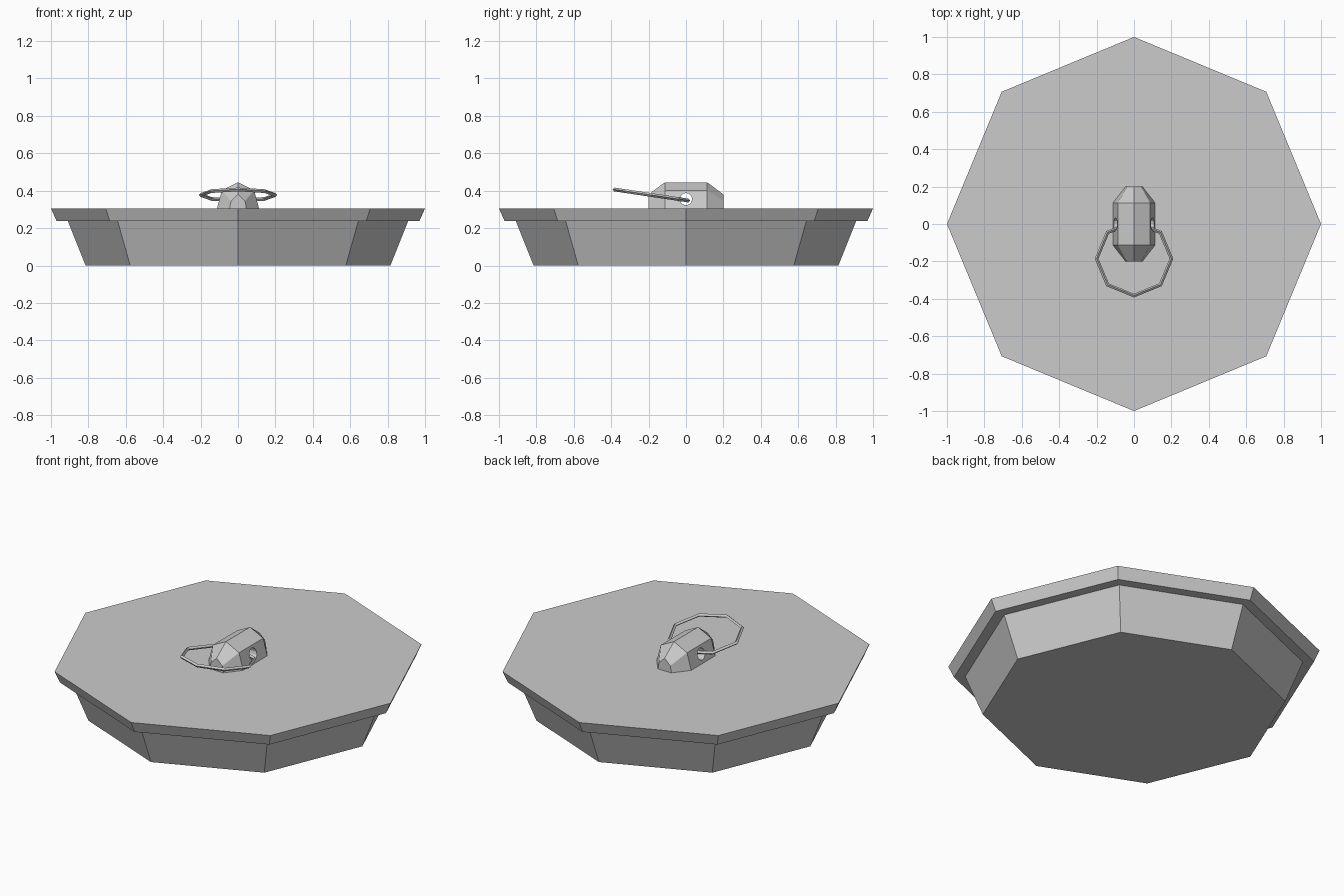
import bpy, bmesh
from math import radians, cos, sin, pi

if "Cube" in bpy.data.objects:
    bpy.data.objects.remove(bpy.data.objects["Cube"])


def loft(name, rings):
    """Skin a list of equal-length point loops and cap both ends."""
    bm = bmesh.new()
    loops = [[bm.verts.new(p) for p in ring] for ring in rings]
    n = len(loops[0])
    for a, b in zip(loops, loops[1:]):
        for i in range(n):
            j = (i + 1) % n
            bm.faces.new((a[i], a[j], b[j], b[i]))
    bm.faces.new(loops[0][::-1])
    bm.faces.new(loops[-1])
    bmesh.ops.recalc_face_normals(bm, faces=bm.faces)
    mesh = bpy.data.meshes.new(name)
    bm.to_mesh(mesh)
    bm.free()
    obj = bpy.data.objects.new(name, mesh)
    bpy.context.collection.objects.link(obj)
    return obj


def octagon(r, z):
    return [(r * cos(i * pi / 4), r * sin(i * pi / 4), z) for i in range(8)]


# Stepped octagonal plug with overhanging rim
loft("plug_body", [octagon(r, z) for r, z in
                   ((0.815, 0), (0.91, 0.238), (0.97, 0.238), (1.0, 0.305))])


def section(y, base, shoulder, shoulder_z, ridge_z):
    return [(-base, y, 0.304), (base, y, 0.304), (shoulder, y, shoulder_z),
            (0, y, ridge_z), (-shoulder, y, shoulder_z)]


# Handle lug: ridged block with tapered ends
end = (0.045, 0.037, 0.345, 0.38)
mid = (0.113, 0.086, 0.402, 0.445)
lug = loft("handle_lug", [section(-0.2, *end), section(-0.113, *mid),
                          section(0.113, *mid), section(0.2, *end)])

# Hole through the lug
bpy.ops.mesh.primitive_cylinder_add(vertices=12, radius=0.033, depth=0.5,
                                    location=(0, 0, 0.355),
                                    rotation=(0, radians(90), 0))
cutter = bpy.context.object
cutter.name = "hole_cutter"
cutter.hide_render = True
cutter.hide_set(True)
hole = lug.modifiers.new("hole", "BOOLEAN")
hole.operation = "DIFFERENCE"
hole.solver = "EXACT"
hole.object = cutter
bpy.context.view_layer.objects.active = lug
bpy.ops.object.modifier_apply(modifier="hole")
bpy.data.objects.remove(cutter)

# Thin octagonal pull ring, tilted up toward the front
bpy.ops.mesh.primitive_torus_add(major_segments=8, minor_segments=4,
                                 major_radius=0.2, minor_radius=0.01,
                                 location=(0, -0.185, 0.377),
                                 rotation=(radians(-8.5), 0, 0))
bpy.context.object.name = "pull_ring"
